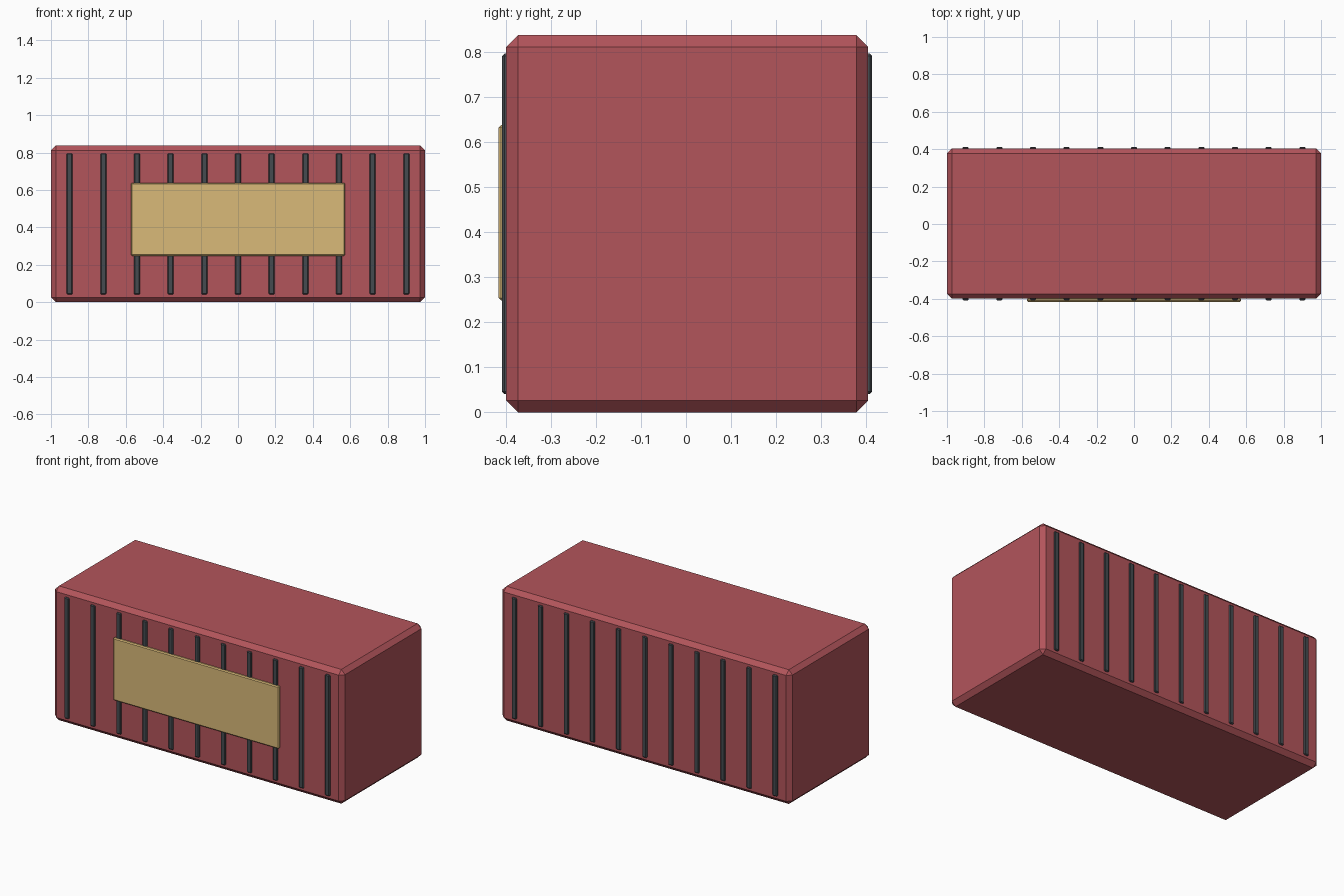
import bpy
import bmesh
from mathutils import Vector

if "Cube" in bpy.data.objects:
    bpy.data.objects.remove(bpy.data.objects["Cube"])


def material(name, rgb):
    mat = bpy.data.materials.new(name)
    mat.diffuse_color = (*rgb, 1.0)
    mat.use_nodes = True
    mat.node_tree.nodes["Principled BSDF"].inputs["Base Color"].default_value = mat.diffuse_color
    return mat


def chamfered_box(name, low, high, chamfer, mat):
    """Box between two corners with one flat chamfer on every edge."""
    low, high = Vector(low), Vector(high)
    centre = (low + high) / 2
    bm = bmesh.new()
    bmesh.ops.create_cube(bm, size=1.0)
    bmesh.ops.scale(bm, vec=high - low, verts=bm.verts)
    bmesh.ops.bevel(bm, geom=bm.edges[:], offset=chamfer, offset_type='OFFSET',
                    segments=1, profile=0.5, affect='EDGES')
    mesh = bpy.data.meshes.new(name)
    bm.to_mesh(mesh)
    bm.free()
    mesh.materials.append(mat)
    obj = bpy.data.objects.new(name, mesh)
    obj.location = centre
    bpy.context.collection.objects.link(obj)
    return obj


red = material("container_red", (0.45, 0.09, 0.105))
dark = material("rib_dark", (0.06, 0.07, 0.08))
tan = material("panel_tan", (0.70, 0.49, 0.19))

FRONT, BACK = -0.399, 0.404

# Container body
chamfered_box("container_body", (-1, FRONT, 0), (1, BACK, 0.837), 0.026, red)

# Vertical ribs, half sunk into the long walls
for side, wall, out in (("front", FRONT, -1), ("back", BACK, 1)):
    for i in range(11):
        x = -0.9 + 0.18 * i
        y0, y1 = sorted((wall - out * 0.009, wall + out * 0.009))
        chamfered_box(f"{side}_rib_{i + 1}", (x - 0.016, y0, 0.041),
                      (x + 0.016, y1, 0.796), 0.005, dark)

# Blank sign panel over the front ribs
chamfered_box("sign_panel", (-0.572, -0.416, 0.248), (0.572, -0.396, 0.638),
              0.006, tan)
